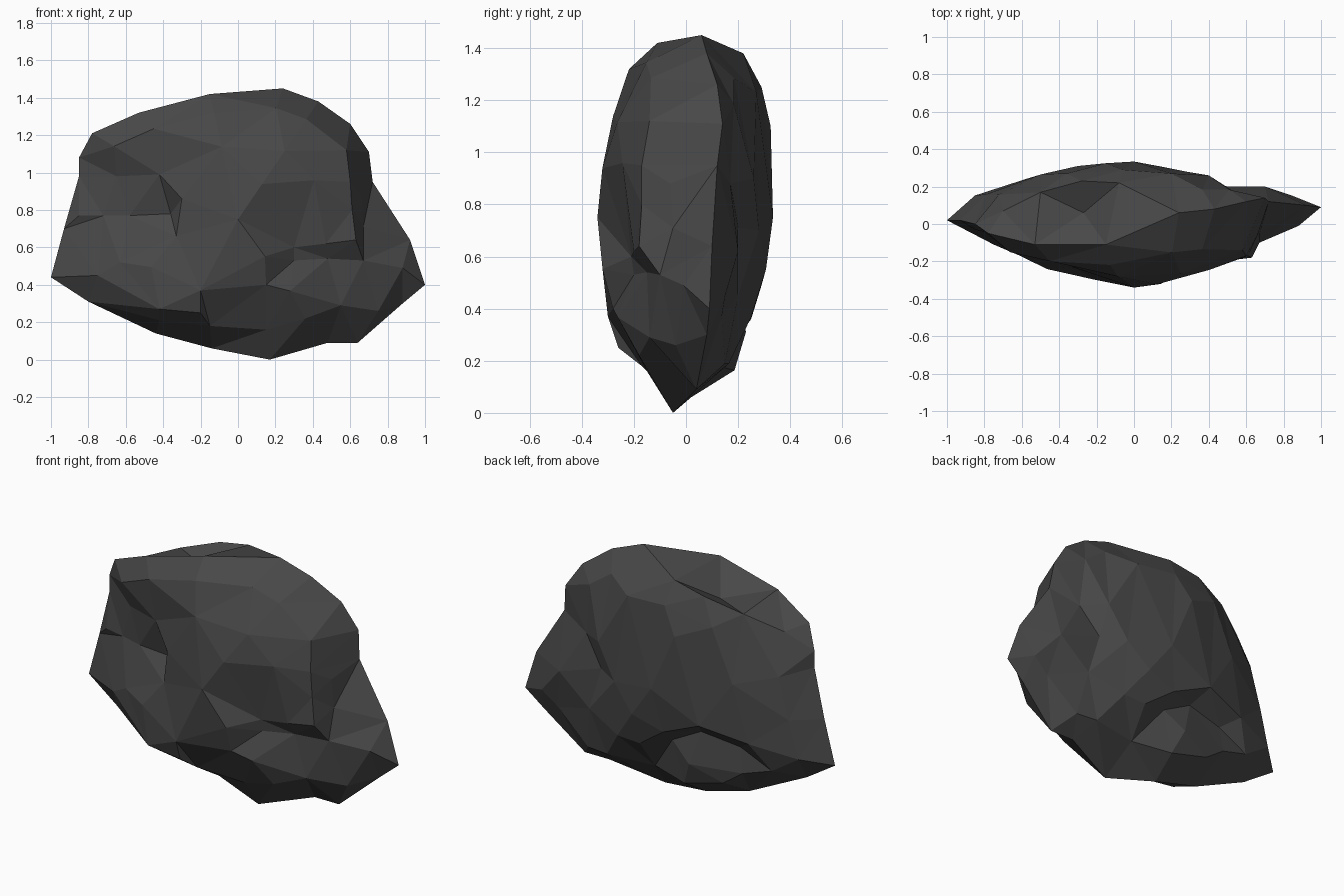
import bpy, bmesh
from math import sqrt
from mathutils import Vector
from mathutils.geometry import delaunay_2d_cdt

if "Cube" in bpy.data.objects:
    bpy.data.objects.remove(bpy.data.objects["Cube"])

# Outer rim of the boulder (x, y, z), clockwise from the left tip
RIM = [(-1, .02, .44), (-.93, .02, .70), (-.85, .0, .98), (-.85, .0, 1.08), (-.78, -.05, 1.21),
       (-.53, -.11, 1.32), (-.15, -.11, 1.42), (.24, .06, 1.45), (.43, .08, 1.38),
       (.60, .12, 1.26), (.70, .14, 1.11), (.72, .12, .95), (.92, .10, .64), (1, .09, .40),
       (.88, .08, .30), (.64, .04, .09), (.48, .04, .09), (.17, -.05, 0), (-.14, .02, .06),
       (-.44, .02, .14), (-.80, .0, .31)]

# Front creases: right ridge and ledge, shelf below it, left hollow, low ledge
FRONT = [
    [(.58, -.14, 1.12), (.60, -.17, .95), (.61, -.17, .80), (.63, -.18, .64),
     (.47, -.20, .62), (.30, -.21, .60)],
    [(.66, -.06, .88), (.67, -.05, .71), (.67, -.10, .53), (.48, -.15, .54), (.30, -.20, .53)],
    [(-.65, -.09, .98), (-.42, -.18, .99), (-.30, -.24, .86), (-.33, -.23, .66),
     (-.63, -.16, .52)],
    [(-.85, -.03, .77), (-.72, -.06, .77), (-.58, -.10, .77), (-.36, -.14, .78)],
    [(-.75, -.11, .45), (-.42, -.25, .27), (-.20, -.26, .25)],
    [(-.42, -.16, .21), (-.15, -.17, .18), (.15, -.15, .16)],
    [(.15, -.28, .40)], [(.55, -.14, .29)], [(.75, -.04, .26)], [(.36, -.18, .22)],
    [(.88, -.01, .49)], [(-.20, -.30, .37)]]

# Back creases: top ridge and valley, groove and right lobe, overhang, lump below
BACK = [
    [(-.08, .22, 1.38), (-.28, .23, 1.34), (-.50, .17, 1.27), (-.70, .07, 1.18)],
    [(-.27, .06, 1.26)],
    [(.20, .27, 1.23), (-.06, .29, 1.25), (-.36, .27, 1.19)],
    [(-.15, .325, 1.10)],
    [(.54, .17, .88), (.42, .20, .71)],
    [(.40, .26, .90), (.28, .28, .70)],
    [(.70, .20, .62)], [(.85, .15, .45)], [(.50, .20, .45)],
    [(.13, .25, .36), (-.05, .29, .49), (-.30, .31, .60), (-.58, .24, .54)],
    [(-.05, .20, .41), (-.24, .20, .51), (-.48, .17, .47)],
    [(-.18, .23, .31), (-.50, .18, .32)],
    [(.12, .12, .18)]]

CENTRE = Vector((0, 0, .75))
DEPTH = .34


def flat(p, fold):
    """Plan position for triangulating; fold unrolls the overhanging top."""
    return Vector((p.x, p.z - fold * p.y * max(0, p.z - .9)))


def add_side(bm, rim_verts, chains, sign, taper, shift, fold):
    """One face of the boulder: creases, then dome points, stitched to the rim."""
    pts = [Vector(p) for p in RIM]
    edges = []
    for chain in chains:
        start = len(pts)
        pts += [Vector(p) for p in chain]
        edges += [(i, i + 1) for i in range(start, len(pts) - 1)]
    # Shrinking copies of the rim fill the spaces between creases
    for t, step in ((.85, 1), (.58, 2), (.3, 4), (0, len(RIM))):
        for rim in RIM[::step]:
            p = CENTRE.lerp(Vector(rim), t)
            p.y = rim[1] * t ** 6
            p.y += sign * DEPTH * sqrt(1 - t * t) * (1 - taper * (p.x + shift) ** 2)
            if all((flat(p, fold) - flat(q, fold)).length > .13 for q in pts[len(RIM):]):
                pts.append(p)
    verts = rim_verts + [bm.verts.new(p) for p in pts[len(RIM):]]
    loop = list(range(len(RIM)))
    res = delaunay_2d_cdt([flat(p, fold) for p in pts], edges, [loop], 1, 1e-5)
    for f in res[2]:
        if all(res[3][i] for i in f):
            tri = [verts[res[3][i][0]] for i in f]
            if not bm.faces.get(tri):
                bm.faces.new(tri)


# Boulder: both sides share the rim
bm = bmesh.new()
rim_verts = [bm.verts.new(p) for p in RIM]
add_side(bm, rim_verts, FRONT, -1, .6, 0, 0)
add_side(bm, rim_verts, BACK, 1, .45, .2, 2.5)
bmesh.ops.recalc_face_normals(bm, faces=bm.faces)
mesh = bpy.data.meshes.new("boulder")
bm.to_mesh(mesh)
bm.free()
boulder = bpy.data.objects.new("boulder", mesh)
bpy.context.collection.objects.link(boulder)

# Dark stone
stone = bpy.data.materials.new("dark_stone")
stone.diffuse_color = (.065, .065, .065, 1)
stone.use_nodes = True
stone.node_tree.nodes["Principled BSDF"].inputs["Base Color"].default_value = stone.diffuse_color
mesh.materials.append(stone)
